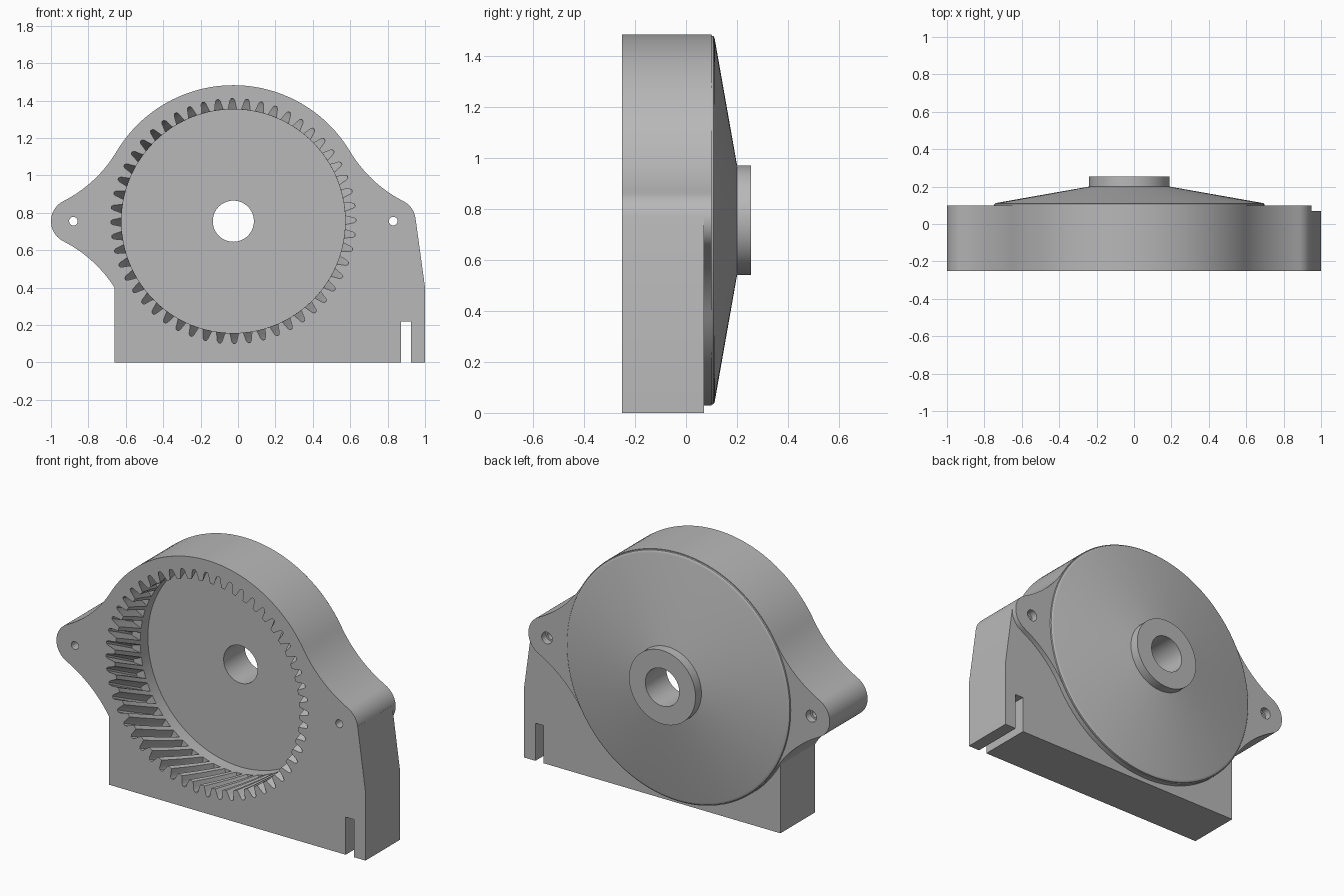
import bpy
import bmesh
from math import sin, cos, pi, acos, atan2, radians

if "Cube" in bpy.data.objects:
    bpy.data.objects.remove(bpy.data.objects["Cube"])

CX, CZ = -0.025, 0.755          # gear axis
FRONT, BACK = -0.25, 0.10
R_DISC, R_EAR, R_FILLET, EAR_X = 0.727, 0.12, 0.7, 0.855


def loft(name, rings):
    """Solid from stacked closed rings of (x, y, z) points."""
    bm = bmesh.new()
    loops = [[bm.verts.new(p) for p in ring] for ring in rings]
    n = len(loops[0])
    for a, b in zip(loops, loops[1:]):
        for i in range(n):
            j = (i + 1) % n
            bm.faces.new((a[i], a[j], b[j], b[i]))
    bm.faces.new(loops[0])
    bm.faces.new(loops[-1])
    bmesh.ops.recalc_face_normals(bm, faces=bm.faces)
    mesh = bpy.data.meshes.new(name)
    bm.to_mesh(mesh)
    bm.free()
    obj = bpy.data.objects.new(name, mesh)
    bpy.context.collection.objects.link(obj)
    return obj


def prism(name, pts, y0, y1):
    return loft(name, [[(x, y, z) for x, z in pts] for y in (y0, y1)])


def turned(name, profile, x=CX, segments=128):
    """Round solid about a y axis from (radius, y) pairs."""
    return loft(name, [[(x + r * cos(2 * pi * i / segments), y,
                         CZ + r * sin(2 * pi * i / segments))
                        for i in range(segments)] for r, y in profile])


def arc(cx, cz, r, a0, a1, n):
    return [(cx + r * cos(a0 + (a1 - a0) * i / n),
             cz + r * sin(a0 + (a1 - a0) * i / n)) for i in range(n + 1)]


def combine(target, tool, operation):
    mod = target.modifiers.new("cut", 'BOOLEAN')
    mod.operation, mod.solver, mod.object = operation, 'EXACT', tool
    bpy.context.view_layer.update()
    graph = bpy.context.evaluated_depsgraph_get()
    mesh = bpy.data.meshes.new_from_object(target.evaluated_get(graph))
    target.modifiers.clear()
    target.data = mesh
    bpy.data.objects.remove(tool)


# Round housing with two filleted ears: one quarter outline, mirrored twice
d = R_DISC + R_FILLET
t = acos((d * d + EAR_X ** 2 - (R_EAR + R_FILLET) ** 2) / (2 * d * EAR_X))
fx, fz = d * cos(t), d * sin(t)
e = atan2(fz, fx - EAR_X)
quarter = (arc(EAR_X, 0, R_EAR, 0, e, 10)
           + arc(fx, fz, R_FILLET, e + pi, t + pi, 14)[1:]
           + arc(0, 0, R_DISC, t, pi / 2, 24)[1:])
half = quarter + [(-x, z) for x, z in quarter[-2::-1]]
outline = half + [(x, -z) for x, z in half[-2:0:-1]]
housing = prism("gear_housing", [(CX + x, CZ + z) for x, z in outline], FRONT, BACK)

# Foot, slightly thinner than the housing
foot = [(-0.66, 0), (1, 0), (1, 0.4), (0.949, 0.772), (0.83, 0.76), (-0.66, 0.6)]
combine(housing, prism("foot", foot, FRONT, 0.07), 'UNION')

# Conical back cover with rounded rim and hub
cover = [(0.723, 0), (0.723, 0.101), (0.721, 0.107), (0.716, 0.111),
         (0.708, 0.113), (0.215, 0.2), (0.215, 0.255)]
combine(housing, turned("back_cover", cover), 'UNION')

# Helical internal gear: twisted toothed cutter
TEETH, LAYERS, DEPTH, TWIST = 52, 8, 0.25, radians(11)
tooth = [(-0.33, 0.598), (-0.24, 0.622), (-0.17, 0.645), (-0.08, 0.655),
         (0.08, 0.655), (0.17, 0.645), (0.24, 0.622), (0.33, 0.598)]
rings = []
for k in range(LAYERS + 1):
    f = k / LAYERS
    ring = []
    for i in range(TEETH):
        for u, r in tooth:
            a = pi / 2 + (i + u) * 2 * pi / TEETH + f * TWIST
            ring.append((CX + r * cos(a), FRONT - 0.01 + f * DEPTH, CZ + r * sin(a)))
    rings.append(ring)
combine(housing, loft("gear_cutter", rings), 'DIFFERENCE')

# Smooth recess behind the teeth and the shaft bore
combine(housing, turned("recess_cutter", [(0.6, -0.013), (0.6, 0.06)]), 'DIFFERENCE')
combine(housing, turned("bore_cutter", [(0.11, -0.1), (0.11, 0.4)], segments=64), 'DIFFERENCE')

# Screw holes in the ears, counterbored at the back
for side in (-1, 1):
    hole = [(0.023, FRONT - 0.1), (0.023, 0.06), (0.034, 0.06), (0.034, 0.2)]
    combine(housing, turned("screw_cutter", hole, CX + side * EAR_X, 32), 'DIFFERENCE')

# Slot in the foot
slot = [(0.872, -0.1), (0.925, -0.1), (0.925, 0.22), (0.872, 0.22)]
combine(housing, prism("slot_cutter", slot, FRONT - 0.1, 0.2), 'DIFFERENCE')

# Plain grey finish
grey = bpy.data.materials.new("plain_grey")
grey.use_nodes = True
colour = (0.48, 0.48, 0.48, 1)
grey.diffuse_color = colour
grey.node_tree.nodes["Principled BSDF"].inputs["Base Color"].default_value = colour
housing.data.materials.clear()
housing.data.materials.append(grey)
for poly in housing.data.polygons:
    poly.material_index = 0

bpy.ops.object.select_all(action='DESELECT')
housing.select_set(True)
bpy.context.view_layer.objects.active = housing
bpy.ops.object.shade_smooth_by_angle(angle=radians(25))
